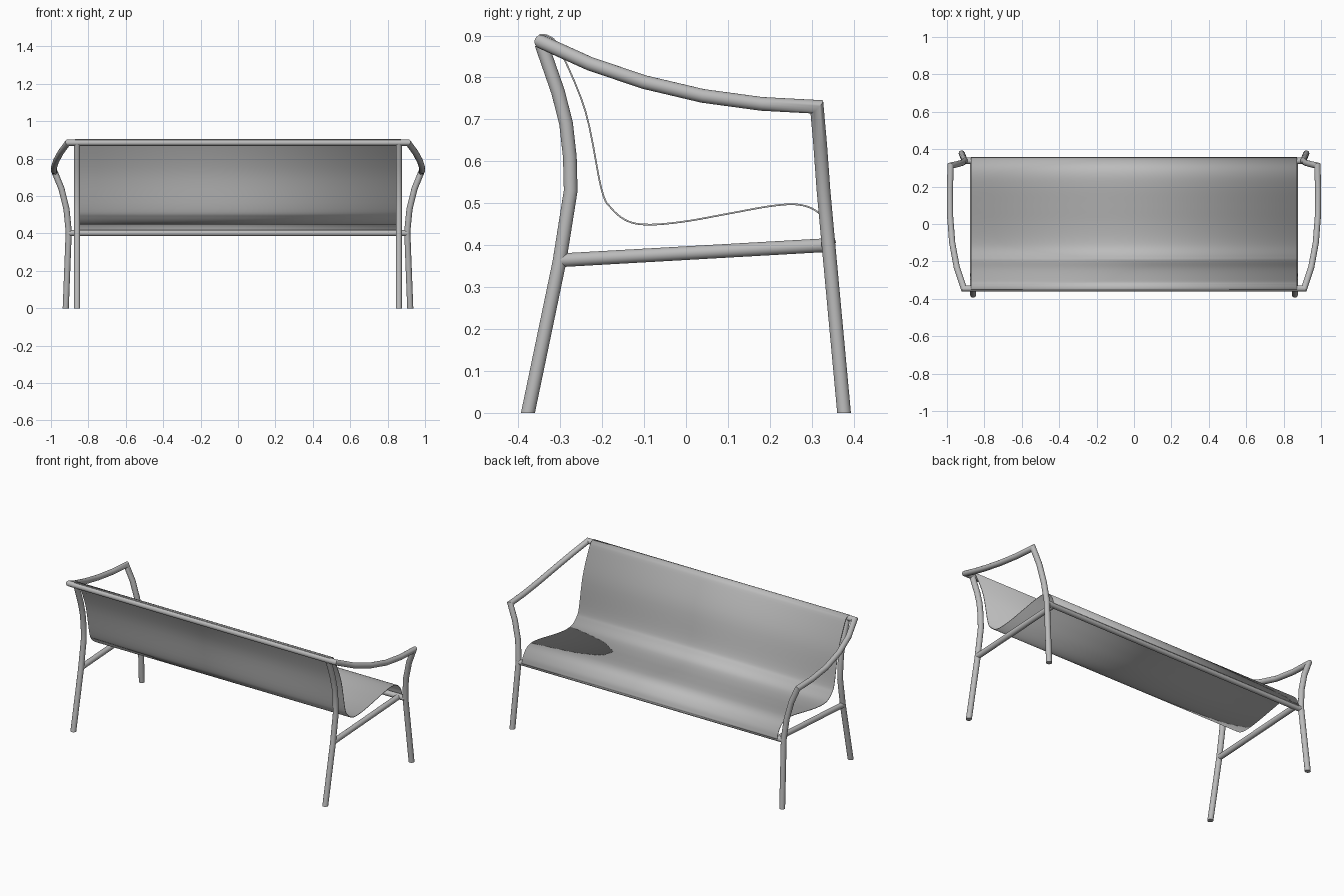
import bpy, bmesh, math
from mathutils import Vector

if "Cube" in bpy.data.objects:
    bpy.data.objects.remove(bpy.data.objects["Cube"])

RADIUS = 0.0165
SIDES = 20

steel = bpy.data.materials.new("grey steel")
steel.use_nodes = True
steel.diffuse_color = (0.5, 0.5, 0.5, 1)
steel.node_tree.nodes["Principled BSDF"].inputs["Base Color"].default_value = (0.5, 0.5, 0.5, 1)


def finish(name, bm):
    bmesh.ops.recalc_face_normals(bm, faces=bm.faces)
    mesh = bpy.data.meshes.new(name)
    bm.to_mesh(mesh)
    bm.free()
    mesh.materials.append(steel)
    obj = bpy.data.objects.new(name, mesh)
    bpy.context.collection.objects.link(obj)
    bpy.ops.object.select_all(action='DESELECT')
    obj.select_set(True)
    bpy.context.view_layer.objects.active = obj
    bpy.ops.object.shade_smooth_by_angle(angle=math.radians(35))
    return obj


def slide(point, direction, origin, normal):
    """Move a point along a direction until it meets a plane."""
    return point + direction * ((origin - point).dot(normal) / direction.dot(normal))


def tube(name, path, flat_start=False, flat_end=False):
    """Round tube along a path, mitred at bends; flat ends are cut level with the ground."""
    pts = [Vector(p) for p in path]
    dirs = [(b - a).normalized() for a, b in zip(pts, pts[1:])]
    up = Vector((0, 0, 1))
    u = dirs[0].orthogonal().normalized()
    v = dirs[0].cross(u)
    angles = [math.tau * i / SIDES for i in range(SIDES)]
    ring = [pts[0] + RADIUS * (math.cos(a) * u + math.sin(a) * v) for a in angles]
    if flat_start:
        ring = [slide(p, dirs[0], pts[0], up) for p in ring]
    bm = bmesh.new()
    rings = [[bm.verts.new(p) for p in ring]]
    for i, d in enumerate(dirs):
        last = i == len(dirs) - 1
        normal = (up if flat_end else d) if last else d + dirs[i + 1]
        ring = [slide(p, d, pts[i + 1], normal) for p in ring]
        rings.append([bm.verts.new(p) for p in ring])
    for a, b in zip(rings, rings[1:]):
        for i in range(SIDES):
            j = (i + 1) % SIDES
            bm.faces.new((a[i], a[j], b[j], b[i]))
    bm.faces.new(rings[0])
    bm.faces.new(rings[-1])
    return finish(name, bm)


def smooth_path(pts, steps):
    """Catmull-Rom curve through the points."""
    pts = [Vector(p) for p in pts]
    ext = [2 * pts[0] - pts[1]] + pts + [2 * pts[-1] - pts[-2]]
    out = []
    for a, b, c, d in zip(ext, ext[1:], ext[2:], ext[3:]):
        for k in range(steps):
            t = k / steps
            out.append(0.5 * (2 * b + (c - a) * t + (2 * a - 5 * b + 4 * c - d) * t ** 2
                              + (3 * b - a - 3 * c + d) * t ** 3))
    return out + [pts[-1]]


# Continuous frame: leg, armrest, top rail, armrest, leg
front_leg = [(0.921, 0.377, 0), (0.905, 0.339, 0.41), (0.917, 0.328, 0.53),
             (0.944, 0.32, 0.64), (0.981, 0.312, 0.73)]
armrest = [(0.984, 0.18, 0.737), (0.983, 0.04, 0.756), (0.972, -0.1, 0.789),
           (0.948, -0.23, 0.833), (0.91, -0.345, 0.885)]
half = front_leg + armrest
tube("top_rail_arms_and_front_legs",
     half + [(-x, y, z) for x, y, z in reversed(half)], True, True)

# Back legs and side rails
back_leg = [(0.86, -0.377, 0), (0.86, -0.302, 0.36), (0.86, -0.275, 0.53), (0.86, -0.277, 0.61),
            (0.86, -0.286, 0.69), (0.86, -0.305, 0.765), (0.86, -0.345, 0.88)]
for side, s in (("left", 1), ("right", -1)):
    tube(side + "_back_leg", [(s * x, y, z) for x, y, z in back_leg], True)
    tube(side + "_side_rail", [(s * 0.86, -0.3, 0.364), (s * 0.86, 0.335, 0.4)])

# Front rail between the front legs
tube("front_rail", [(-0.905, 0.338, 0.402), (0.905, 0.338, 0.402)])

# Curved sling seat, hooked over the top and front rails
profile = [(-0.349, 0.902), (-0.327, 0.898), (-0.303, 0.87), (-0.24, 0.72), (-0.202, 0.535),
           (-0.178, 0.488), (-0.138, 0.457), (-0.085, 0.449), (0, 0.457), (0.1, 0.475),
           (0.2, 0.493), (0.265, 0.497), (0.31, 0.482), (0.343, 0.445), (0.356, 0.405)]
bm = bmesh.new()
line = smooth_path(profile, 5)
edges = [[bm.verts.new((x, p.x, p.y)) for p in line] for x in (-0.872, 0.872)]
for i in range(len(line) - 1):
    bm.faces.new((edges[0][i], edges[1][i], edges[1][i + 1], edges[0][i + 1]))
sling = finish("sling_seat", bm)
shell = sling.modifiers.new("thickness", 'SOLIDIFY')
shell.thickness = 0.004
shell.offset = 0
